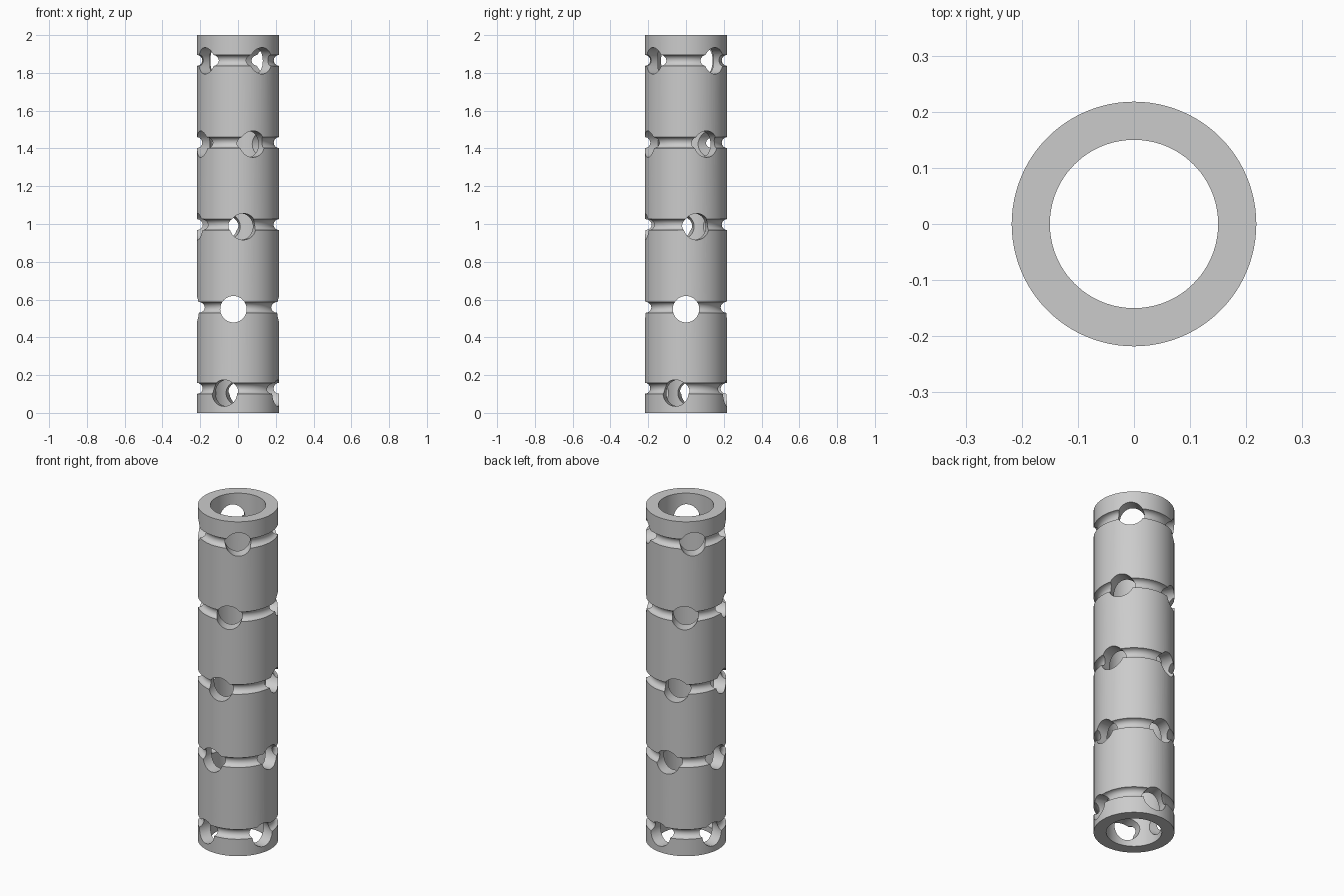
import bpy, bmesh, math

cube = bpy.data.objects.get("Cube")
if cube:
    bpy.data.objects.remove(cube, do_unlink=True)

OUTER, INNER, HEIGHT = 0.218, 0.15, 2.0
GROOVE_R, HOLE_R = 0.029, 0.07
GROOVES = [0.13, 0.559, 0.997, 1.431, 1.866]
HOLES = [0.105, 0.549, 0.986, 1.423, 1.864]
STEP = math.radians(13.6)      # twist from one ring of holes to the next
SHIFT = (-0.024, 0.0)          # crossing point of the drillings

grey = bpy.data.materials.new("plain_grey")
grey.use_nodes = True
colour = (0.6, 0.6, 0.6, 1)
grey.diffuse_color = colour
grey.node_tree.nodes["Principled BSDF"].inputs["Base Color"].default_value = colour


def make_object(name, bm):
    mesh = bpy.data.meshes.new(name)
    bmesh.ops.recalc_face_normals(bm, faces=bm.faces)
    bm.to_mesh(mesh)
    bm.free()
    mesh.materials.append(grey)
    obj = bpy.data.objects.new(name, mesh)
    bpy.context.collection.objects.link(obj)
    return obj


# Tube wall profile with half-round grooves on the outside
profile = [(INNER, 0), (OUTER, 0)]
for z in GROOVES:
    for i in range(9):
        a = math.pi * i / 8
        profile.append((OUTER - GROOVE_R * math.sin(a), z - GROOVE_R * math.cos(a)))
profile += [(OUTER, HEIGHT), (INNER, HEIGHT)]

# Lathe the profile into a closed tube
bm = bmesh.new()
verts = [bm.verts.new((r, 0, z)) for r, z in profile]
edges = [bm.edges.new((verts[i - 1], verts[i])) for i in range(len(verts))]
bmesh.ops.spin(bm, geom=verts + edges, cent=(0, 0, 0), axis=(0, 0, 1),
               angle=math.tau, steps=96, use_merge=True)
bmesh.ops.remove_doubles(bm, verts=bm.verts, dist=0.00001)
tube = make_object("grooved_tube", bm)


# Crossed drillings through each groove, twisting up the tube
def drill(z, angle):
    bpy.ops.mesh.primitive_cylinder_add(vertices=48, radius=HOLE_R, depth=1,
                                        location=(*SHIFT, z),
                                        rotation=(math.pi / 2, 0, angle))
    cutter = bpy.context.object
    cutter.name = "hole_cutter"
    cutter.hide_render = True
    bpy.context.view_layer.objects.active = tube
    mod = tube.modifiers.new("hole", 'BOOLEAN')
    mod.object, mod.operation, mod.solver = cutter, 'DIFFERENCE', 'EXACT'
    bpy.ops.object.modifier_apply(modifier=mod.name)
    bpy.data.objects.remove(cutter, do_unlink=True)


for row, z in enumerate(HOLES):
    for quarter in (0, math.pi / 2):
        drill(z, (row - 1) * STEP + quarter)

# Smooth walls with crisp rims
tube.data.materials.clear()
tube.data.materials.append(grey)
bpy.ops.object.select_all(action='DESELECT')
tube.select_set(True)
bpy.context.view_layer.objects.active = tube
bpy.ops.object.shade_smooth_by_angle(angle=math.radians(30))
